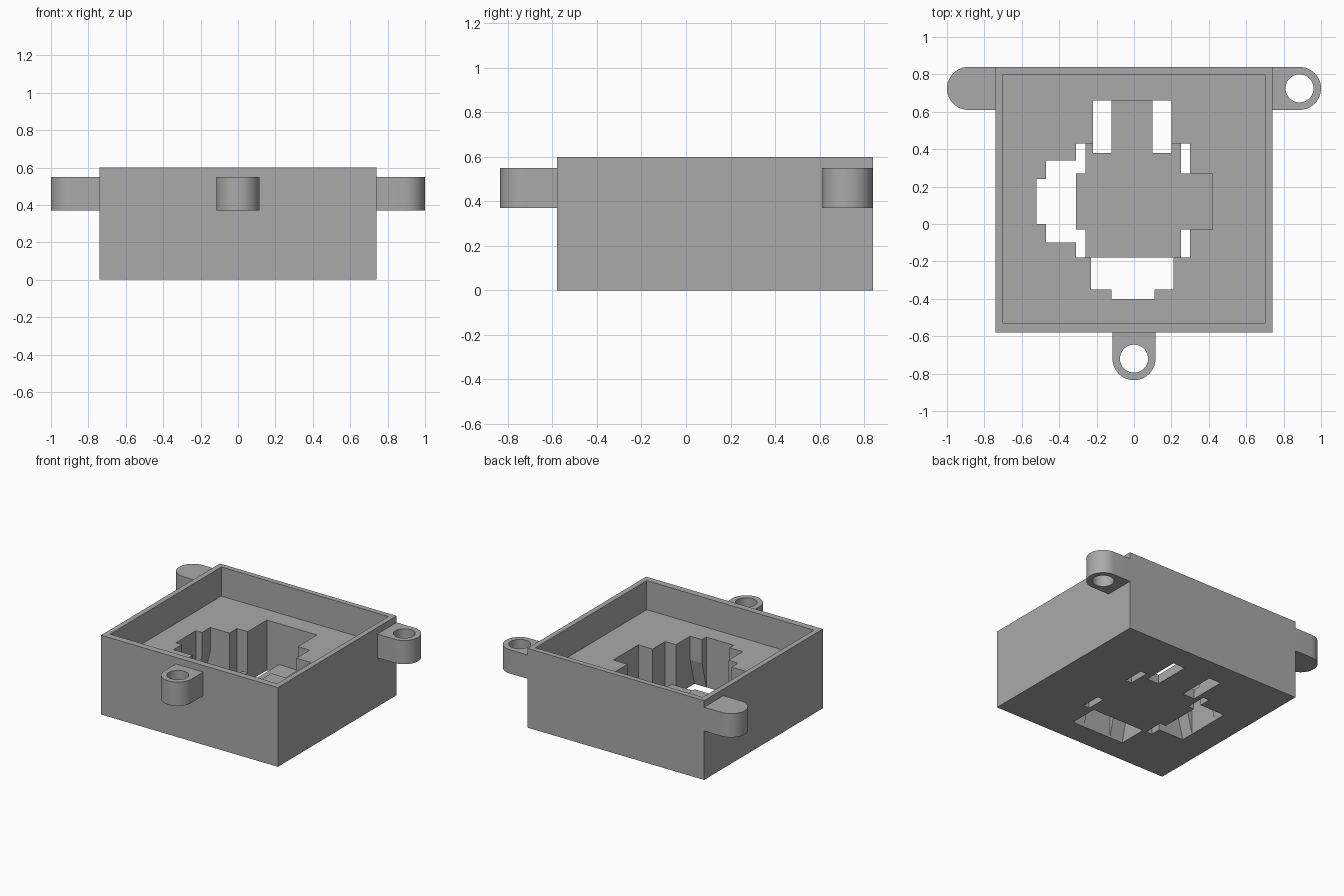
import bpy
import bmesh
import math
from mathutils import Matrix, Vector

old = bpy.data.objects.get("Cube")
if old:
    bpy.data.objects.remove(old, do_unlink=True)

grey = bpy.data.materials.new("plain grey")
grey.use_nodes = True
grey.diffuse_color = (0.4, 0.4, 0.4, 1)
grey.node_tree.nodes["Principled BSDF"].inputs["Base Color"].default_value = (0.4, 0.4, 0.4, 1)

TOP, TRAY_FLOOR, POCKET_FLOOR, FLARE = 0.6, 0.38, 0.07, 0.2
BELOW = -0.05


def finish(name, bm):
    bmesh.ops.recalc_face_normals(bm, faces=bm.faces)
    mesh = bpy.data.meshes.new(name)
    bm.to_mesh(mesh)
    bm.free()
    mesh.materials.append(grey)
    obj = bpy.data.objects.new(name, mesh)
    bpy.context.collection.objects.link(obj)
    return obj


def loft(name, lower, upper, z0, z1):
    """Solid between two rectangles given as x0, x1, y0, y1."""
    bm = bmesh.new()
    for (x0, x1, y0, y1), z in ((lower, z0), (upper, z1)):
        for x in (x0, x1):
            for y in (y0, y1):
                bm.verts.new((x, y, z))
    bmesh.ops.convex_hull(bm, input=bm.verts)
    bmesh.ops.dissolve_limit(bm, angle_limit=0.01, verts=bm.verts, edges=bm.edges)
    return finish(name, bm)


def box(name, rect, z0, z1):
    return loft(name, rect, rect, z0, z1)


def cut(target, cutter):
    """Subtract the cutter, bake the result and discard the cutter."""
    mod = target.modifiers.new("cut", "BOOLEAN")
    mod.operation = "DIFFERENCE"
    mod.solver = "EXACT"
    mod.object = cutter
    bpy.context.view_layer.update()
    evaluated = target.evaluated_get(bpy.context.evaluated_depsgraph_get())
    mesh = bpy.data.meshes.new_from_object(evaluated)
    target.modifiers.clear()
    target.data = mesh
    bpy.data.objects.remove(cutter, do_unlink=True)


# Housing with the shallow tray in its top
housing = box("housing", (-0.74, 0.74, -0.58, 0.84), 0, TOP)
cut(housing, box("tray_cutter", (-0.70, 0.70, -0.53, 0.80), TRAY_FLOOR, TOP + 0.1))

# Deep pocket: centre, right arm and back arm
for rect in ((-0.31, 0.30, -0.18, 0.43),
             (0.20, 0.42, -0.03, 0.27),
             (-0.22, 0.20, 0.38, 0.66)):
    cut(housing, box("pocket_cutter", rect, POCKET_FLOOR, TRAY_FLOOR + 0.1))

# Stepped openings that pass through on the left arm and front arm
for rect in ((-0.47, -0.31, -0.10, 0.34),
             (-0.52, -0.31, 0.00, 0.24),
             (-0.23, 0.21, -0.35, -0.18),
             (-0.12, 0.11, -0.40, -0.18)):
    cut(housing, box("opening_cutter", rect, BELOW, TRAY_FLOOR + 0.1))

# Openings flare to full rectangles at the underside
cut(housing, loft("flare_cutter", (-0.52, -0.31, -0.10, 0.34),
                  (-0.47, -0.31, -0.10, 0.34), 0, FLARE))
cut(housing, loft("flare_cutter", (-0.23, 0.21, -0.40, -0.18),
                  (-0.23, 0.21, -0.35, -0.18), 0, FLARE))

# Slots through the pocket floor
slots = [(x, x + 0.10, 0.38, 0.66) for x in (-0.22, 0.10)]
slots += [(x, x + 0.05, y, y + h) for x in (-0.31, 0.25)
          for y, h in ((0.27, 0.16), (-0.18, 0.15))]
for rect in slots:
    cut(housing, box("slot_cutter", rect, BELOW, FLARE))


def lug(name, centre, angle, length):
    """Round-ended ear with a screw hole; angle is its outward direction."""
    radius, z0, z1 = 0.115, 0.37, 0.55
    place = Matrix.Translation((centre[0], centre[1], 0)) @ Matrix.Rotation(angle, 4, "Z")
    bm = bmesh.new()
    arc = [math.pi * (i / 24 - 0.5) for i in range(25)]
    outline = [(radius * math.cos(a), radius * math.sin(a)) for a in arc]
    outline += [(-length, radius), (-length, -radius)]
    face = bm.faces.new([bm.verts.new((x, y, z0)) for x, y in outline])
    made = bmesh.ops.extrude_face_region(bm, geom=[face])["geom"]
    bmesh.ops.translate(bm, vec=Vector((0, 0, z1 - z0)),
                        verts=[v for v in made if isinstance(v, bmesh.types.BMVert)])
    bm.transform(place)
    ear = finish(name, bm)

    hole = bmesh.new()
    bmesh.ops.create_cone(hole, cap_ends=True, segments=48, radius1=0.075,
                          radius2=0.075, depth=0.5)
    hole.transform(place @ Matrix.Translation((0, 0, (z0 + z1) / 2)))
    cut(ear, finish("hole_cutter", hole))
    bpy.ops.object.select_all(action="DESELECT")
    ear.select_set(True)
    bpy.context.view_layer.objects.active = ear
    bpy.ops.object.shade_smooth_by_angle(angle=math.radians(30))


# Three mounting ears
lug("left_mounting_ear", (0.885, 0.725), 0, 0.145)
lug("right_mounting_ear", (-0.885, 0.725), math.pi, 0.145)
lug("front_mounting_ear", (0, -0.72), -math.pi / 2, 0.14)
